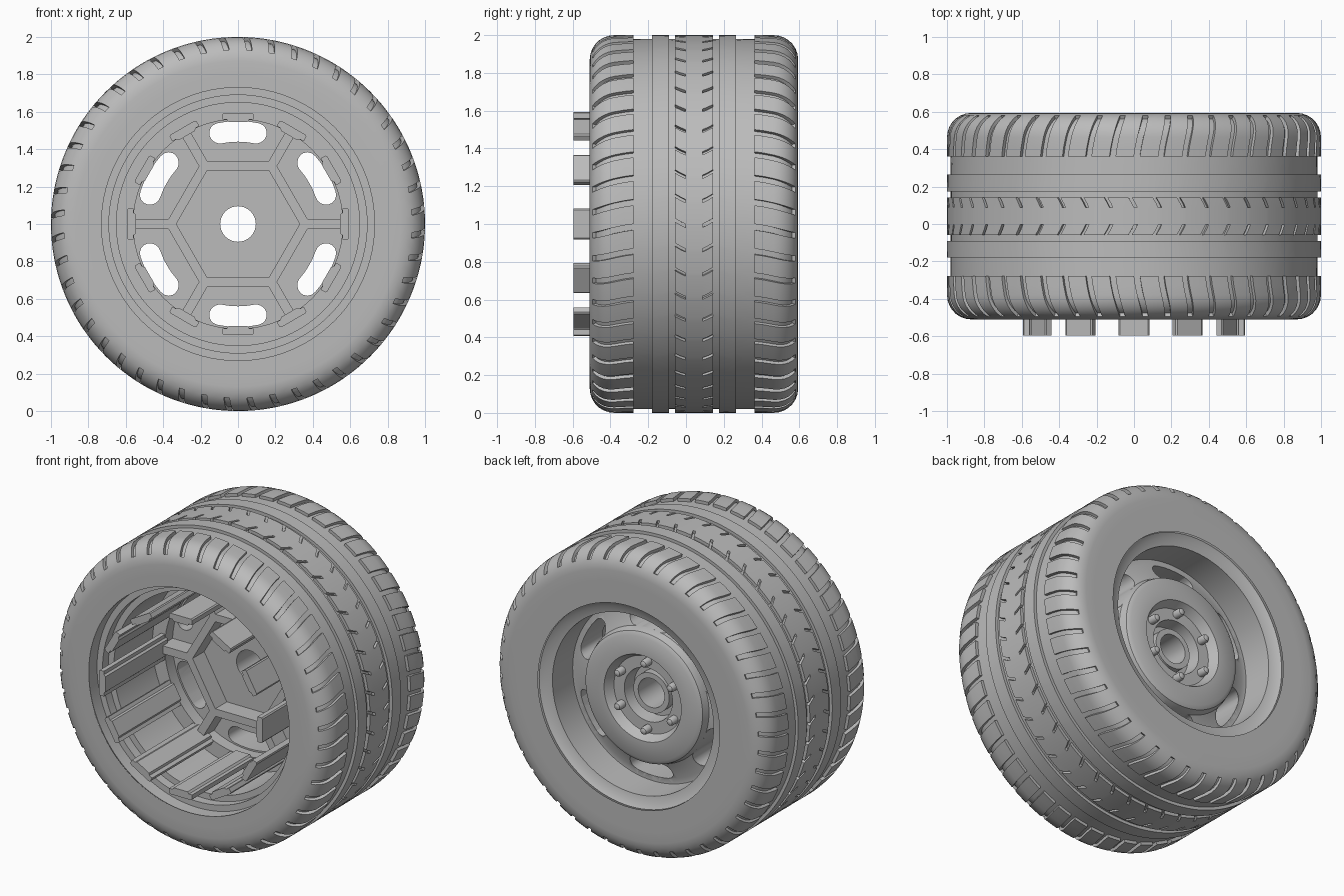
import bpy, bmesh
from math import sin, cos, pi, radians, atan2, hypot

if "Cube" in bpy.data.objects:
    bpy.data.objects.remove(bpy.data.objects["Cube"])

MID = 0.042      # centre of the tyre along y
PITCH = 48       # tread repeats around the tyre

grey = bpy.data.materials.new("plain_grey")
grey.use_nodes = True
grey.diffuse_color = (0.5, 0.5, 0.5, 1)
grey.node_tree.nodes["Principled BSDF"].inputs["Base Color"].default_value = (0.5, 0.5, 0.5, 1)


def polar(r, a, y):
    """Point on the wheel; a runs clockwise from the top, seen from the front."""
    return (r * sin(a), y, 1 + r * cos(a))


def finish(name, bm, smooth=True):
    bmesh.ops.recalc_face_normals(bm, faces=bm.faces)
    mesh = bpy.data.meshes.new(name)
    bm.to_mesh(mesh)
    bm.free()
    ob = bpy.data.objects.new(name, mesh)
    bpy.context.collection.objects.link(ob)
    mesh.materials.append(grey)
    if smooth:
        shade(ob)
    return ob


def shade(ob):
    bpy.ops.object.select_all(action='DESELECT')
    ob.select_set(True)
    bpy.context.view_layer.objects.active = ob
    bpy.ops.object.shade_smooth_by_angle(angle=radians(32))


def skin(bm, rings, close_rows):
    """Quads between closed rings of points."""
    rows = [[bm.verts.new(p) for p in ring] for ring in rings]
    n = len(rows[0])
    for i in range(len(rows) - (0 if close_rows else 1)):
        a, b = rows[i], rows[(i + 1) % len(rows)]
        for j in range(n):
            k = (j + 1) % n
            bm.faces.new((a[j], a[k], b[k], b[j]))


def prism(bm, outline, turn, y0, y1):
    """Extrude an outline of (sideways, outward) points along y, turned round the axle."""
    rings = [[polar(hypot(s, r), atan2(s, r) + turn, y) for s, r in outline] for y in (y0, y1)]
    ends = [[bm.verts.new(p) for p in ring] for ring in rings]
    for e in ends:
        bm.faces.new(e)
    n = len(outline)
    for j in range(n):
        k = (j + 1) % n
        bm.faces.new((ends[0][j], ends[0][k], ends[1][k], ends[1][j]))


# Tyre: half profile rows of (distance from middle, radius, slotted, slope)
def half_profile(inner):
    rows = [(0.552, inner, 0, 0), (0.552, 0.80, 0, 0)]
    for deg in (90, 76, 62):
        t = radians(deg)
        rows.append((0.422 + 0.13 * sin(t), 0.87 + 0.13 * cos(t), 0, t))
    for deg in (62, 50, 38, 26, 13, 0):
        t = radians(deg)
        rows.append((0.422 + 0.13 * sin(t), 0.87 + 0.13 * cos(t), 1, t))
    rows += [(0.37, 1, 1, 0), (0.32, 1, 1, 0), (0.32, 0.98, 0, 0), (0.222, 0.98, 0, 0),
             (0.222, 1, 0, 0), (0.132, 1, 0, 0), (0.132, 0.98, 0, 0), (0.1, 0.98, 0, 0),
             (0.1, 1, 1, 0), (0.07, 1, 1, 0), (0.045, 1, 1, 0), (0.045, 1, 0, 0)]
    return rows


def sweep(u):
    """Slant of the tread slots."""
    if u > 0.32:
        return 0.05 * ((u - 0.32) / 0.22) ** 1.3
    return -0.03 * max(0, min(1, (u - 0.05) / 0.05, (0.32 - u) / 0.22))


def tyre_ring(row, side):
    u, r, slot, t = row
    w = 0.032 if u > 0.2 else 0.018
    step = 2 * pi / PITCH
    deep = 0.02 * slot
    pts = []
    for k in range(PITCH):
        for off, d in ((0, 0), (0, deep), (w, deep), (w, 0), ((w + step) / 2, 0)):
            pts.append(polar(r - d * cos(t), k * step + off + sweep(u),
                             MID + side * (u - d * sin(t))))
    return pts


bm = bmesh.new()
rings = [tyre_ring(row, -1) for row in half_profile(0.73)]
rings += [tyre_ring(row, 1) for row in reversed(half_profile(0.66))]
skin(bm, rings, False)
bmesh.ops.remove_doubles(bm, verts=bm.verts, dist=0.0002)
finish("tyre", bm)

# Rim: one turned solid with barrel, disc, face plate, hub recess and axle tube
rim_profile = [
    (0.76, -0.49), (0.73, -0.505), (0.73, -0.42), (0.69, -0.42), (0.69, -0.36),
    (0.65, -0.36), (0.65, 0.04), (0.56, 0.04), (0.56, 0.12), (0.095, 0.12),
    (0.095, 0.36), (0.13, 0.36), (0.13, 0.30), (0.165, 0.30), (0.175, 0.39),
    (0.25, 0.39), (0.28, 0.45), (0.40, 0.45), (0.425, 0.435), (0.44, 0.39),
    (0.55, 0.34), (0.585, 0.34), (0.585, 0.55), (0.63, 0.56), (0.66, 0.58), (0.70, 0.57)]
bm = bmesh.new()
skin(bm, [[polar(r, 2 * pi * k / 96, y) for k in range(96)] for r, y in rim_profile], True)
rim = finish("rim", bm, False)

# Six curved windows cut through the disc
window = []
for side in (1, -1):
    for k in range(9):                      # rounded end
        t = pi / 2 - pi * k / 8
        r = 0.495 + side * 0.055 * sin(t)
        a = side * (0.2 + 0.055 * cos(t) / 0.495)
        window.append((r * sin(a), r * cos(a)))
    for a in (0.1, 0, -0.1):                # long edge
        r = 0.495 - side * 0.055
        window.append((r * sin(side * a), r * cos(side * a)))
bm = bmesh.new()
for k in range(6):
    prism(bm, window, k * pi / 3, 0.0, 0.5)
cutter = finish("window_cutter", bm, False)
cutter.hide_render = True
cutter.hide_set(True)
cut = rim.modifiers.new("windows", 'BOOLEAN')
cut.operation = 'DIFFERENCE'
cut.solver = 'EXACT'
cut.object = cutter
mesh = bpy.data.meshes.new_from_object(
    rim.evaluated_get(bpy.context.evaluated_depsgraph_get()))
rim.modifiers.clear()
rim.data = mesh
bpy.data.objects.remove(cutter)
shade(rim)

# Hexagonal frame and its six spokes on the front of the disc
bm = bmesh.new()
hexagon = [(0.33, 0.0), (0.387, 0.0), (0.387, 0.125), (0.33, 0.125)]
skin(bm, [[polar(r, pi / 2 + k * pi / 3, y) for k in range(6)] for r, y in hexagon], True)
finish("hex_frame", bm, False)
bm = bmesh.new()
for k in range(6):
    prism(bm, [(-0.026, 0.365), (0.026, 0.365), (0.026, 0.565), (-0.026, 0.565)],
          pi / 2 + k * pi / 3, 0.0, 0.125)
finish("spokes", bm, False)

# Twelve long clips standing out of the front
clip = [(-0.083, 0.558), (-0.083, 0.587), (-0.075, 0.594), (0.075, 0.594), (0.083, 0.587),
        (0.083, 0.558), (0.06, 0.558), (0.05, 0.546), (-0.05, 0.546), (-0.06, 0.558)]
bm = bmesh.new()
for k in range(12):
    prism(bm, clip, k * pi / 6, -0.595, 0.05)
finish("clips", bm, False)

# Six round-ended wheel nuts in the hub recess
bm = bmesh.new()
nut = [(0.026, 0.38), (0.026, 0.43), (0.02, 0.444), (0.008, 0.45)]
for k in range(6):
    cx, _, cz = polar(0.22, k * pi / 3, 0)
    rows = [[bm.verts.new((cx + r * cos(j * pi / 8), y, cz + r * sin(j * pi / 8)))
             for j in range(16)] for r, y in nut]
    for a, b in zip(rows, rows[1:]):
        for j in range(16):
            bm.faces.new((a[j], a[j - 1], b[j - 1], b[j]))
    bm.faces.new(rows[-1])
finish("wheel_nuts", bm)
